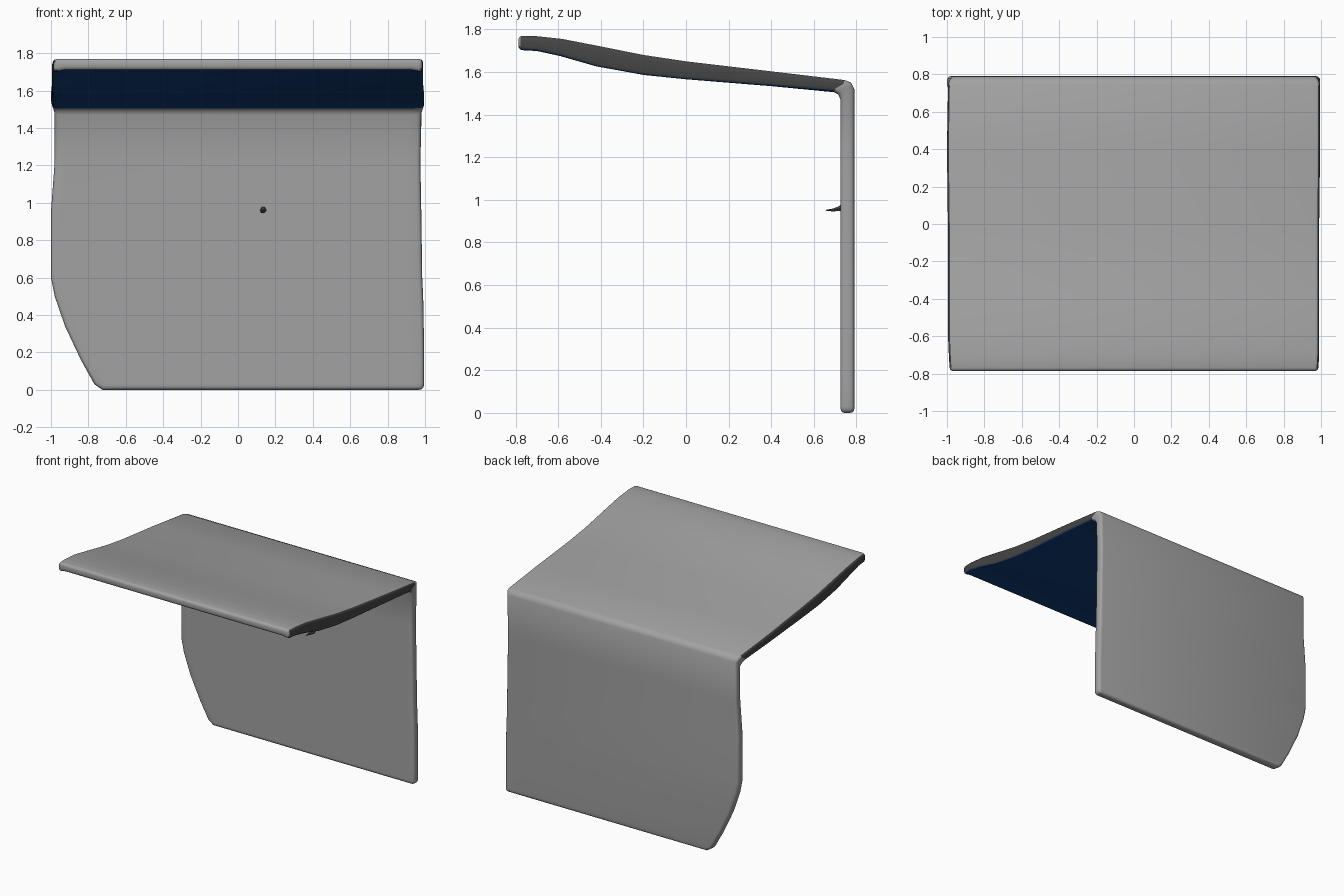
import bpy, bmesh, math

if "Cube" in bpy.data.objects:
    bpy.data.objects.remove(bpy.data.objects["Cube"])


def make_material(name, color):
    mat = bpy.data.materials.new(name)
    mat.diffuse_color = (*color, 1)
    mat.use_nodes = True
    mat.node_tree.nodes["Principled BSDF"].inputs["Base Color"].default_value = mat.diffuse_color
    return mat


def loft(name, rings, materials, face_material=None, bevel=0.0):
    """Skin closed rings of points, cap both ends, round the sharp edges."""
    bm = bmesh.new()
    loops = [[bm.verts.new(p) for p in ring] for ring in rings]
    n = len(loops[0])
    for i, (a, b) in enumerate(zip(loops, loops[1:])):
        for k in range(n):
            f = bm.faces.new((a[k], a[(k + 1) % n], b[(k + 1) % n], b[k]))
            if face_material:
                f.material_index = face_material(i, k)
    bm.faces.new(loops[0])
    bm.faces.new(loops[-1])
    bmesh.ops.recalc_face_normals(bm, faces=bm.faces)
    if bevel:
        sharp = [e for e in bm.edges if e.calc_face_angle(0) > math.radians(60)]
        bmesh.ops.bevel(bm, geom=sharp, offset=bevel, segments=3, profile=0.5,
                        affect='EDGES', clamp_overlap=True, material=-1)
    mesh = bpy.data.meshes.new(name)
    bm.to_mesh(mesh)
    bm.free()
    for m in materials:
        mesh.materials.append(m)
    obj = bpy.data.objects.new(name, mesh)
    bpy.context.collection.objects.link(obj)
    bpy.ops.object.select_all(action='DESELECT')
    obj.select_set(True)
    bpy.context.view_layer.objects.active = obj
    bpy.ops.object.shade_smooth_by_angle(angle=math.radians(45))
    return obj


grey = make_material("concrete", (0.36, 0.36, 0.36))
blue = make_material("blue_underside", (0.006, 0.05, 0.2))
dark = make_material("dark_edge", (0.06, 0.06, 0.06))

# Bent sheet, front lip to foot: outer y, z, inner y, z, left x, right x
stations = [
    (-0.787, 1.77, -0.787, 1.70, -0.985, 0.985),
    (-0.70, 1.768, -0.70, 1.695, -0.99, 0.99),
    (-0.58, 1.755, -0.59, 1.67, -0.995, 0.99),
    (-0.40, 1.72, -0.42, 1.62, -0.995, 0.99),
    (-0.20, 1.68, -0.20, 1.58, -0.995, 0.99),
    (0.00, 1.65, 0.00, 1.56, -0.995, 0.99),
    (0.40, 1.603, 0.40, 1.53, -1.00, 0.995),
    (0.745, 1.562, 0.695, 1.505, -0.995, 0.995),
    (0.775, 1.55, 0.715, 1.495, -0.99, 0.99),
    (0.79, 1.52, 0.725, 1.47, -0.98, 0.98),
    (0.79, 1.22, 0.725, 1.22, -0.98, 0.975),
    (0.79, 0.95, 0.725, 0.95, -1.00, 0.98),
    (0.79, 0.60, 0.725, 0.60, -1.00, 0.985),
    (0.79, 0.50, 0.725, 0.50, -0.98, 0.99),
    (0.79, 0.34, 0.725, 0.34, -0.925, 0.993),
    (0.79, 0.16, 0.725, 0.16, -0.84, 0.995),
    (0.79, 0.03, 0.725, 0.03, -0.768, 0.995),
    (0.79, 0.00, 0.725, 0.00, -0.725, 0.99),
]
ROOF_SPANS = 7
RIM = 0.06


def section(i, station):
    """Cross-section; the roof is thinner between its two side rims."""
    yo, zo, yi, zi, xl, xr = station
    zm = zi + (0.5 * max(0, zo - zi - 0.05) if i < ROOF_SPANS else 0)
    return [(xl, yo, zo), (xr, yo, zo), (xr, yi, zi),
            (xr - RIM, yi, zm), (xl + RIM, yi, zm), (xl, yi, zi)]


def panel_material(span, side):
    return (0, 2, 1, 1, 1, 2)[side] if span < ROOF_SPANS else 0


# Canopy roof and back wall in one bent panel
loft("roof_and_back_wall", [section(i, s) for i, s in enumerate(stations)],
     [grey, blue, dark], panel_material, bevel=0.02)

# Small peg sticking out of the wall face: x, y, z, radius
peg = [(0.135, 0.735, 0.965, 0.022), (0.135, 0.715, 0.958, 0.012),
       (0.13, 0.69, 0.952, 0.008), (0.12, 0.655, 0.951, 0.002)]
loft("wall_peg",
     [[(x + r * math.cos(k * math.pi / 3), y, z + r * math.sin(k * math.pi / 3))
       for k in range(6)] for x, y, z, r in peg], [dark])
